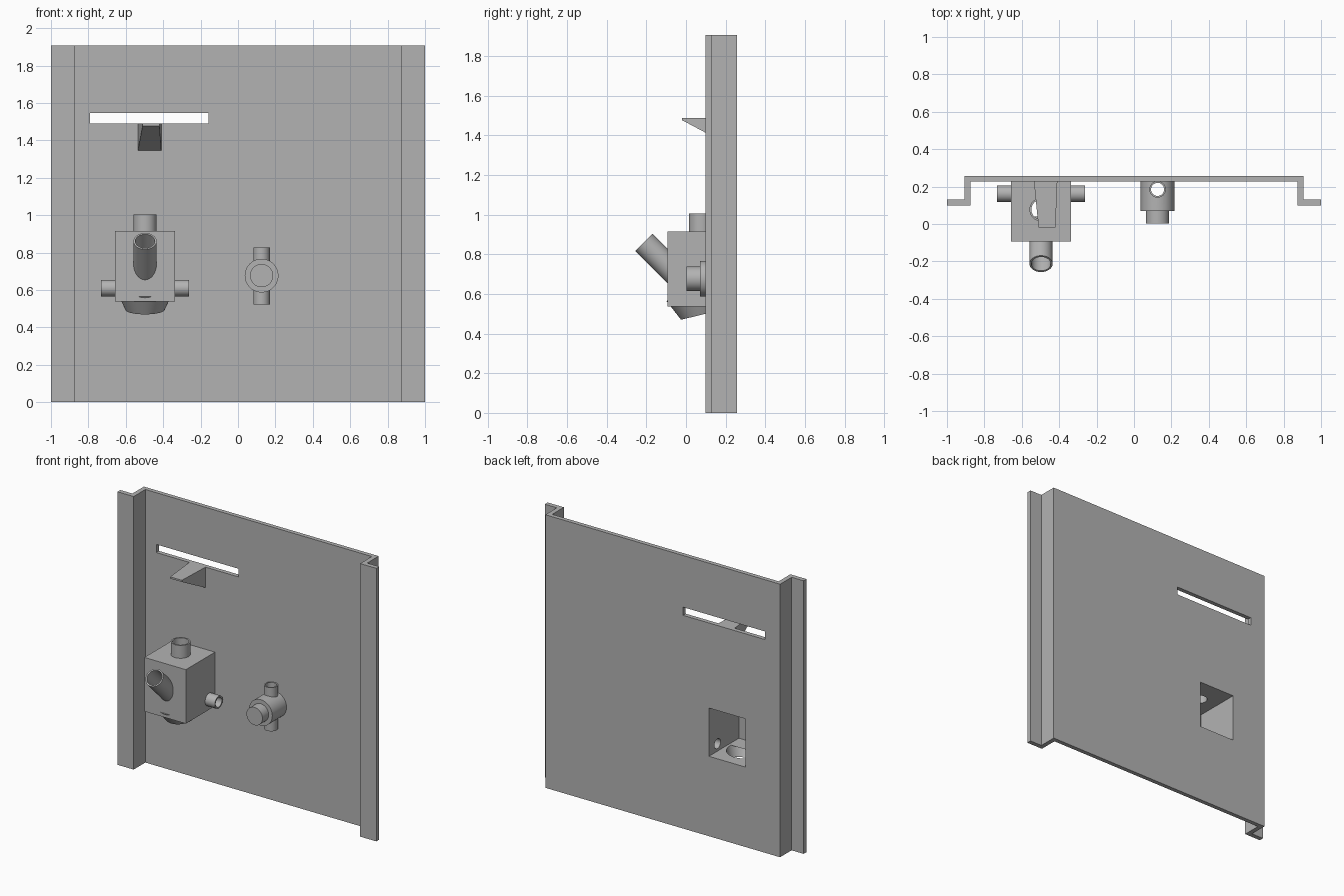
import bpy, bmesh, math
from mathutils import Vector

if "Cube" in bpy.data.objects:
    bpy.data.objects.remove(bpy.data.objects["Cube"])

grey = bpy.data.materials.new("metal_grey")
grey.diffuse_color = (0.45, 0.45, 0.45, 1)
grey.use_nodes = True
grey.node_tree.nodes["Principled BSDF"].inputs["Base Color"].default_value = grey.diffuse_color


def finish(name, bm):
    bmesh.ops.recalc_face_normals(bm, faces=bm.faces)
    me = bpy.data.meshes.new(name)
    bm.to_mesh(me)
    bm.free()
    me.materials.append(grey)
    ob = bpy.data.objects.new(name, me)
    bpy.context.collection.objects.link(ob)
    return ob


def hexa(name, corners):
    """Eight corners: lower ring of four, then upper ring of four."""
    bm = bmesh.new()
    v = [bm.verts.new(c) for c in corners]
    for f in [(0, 1, 2, 3), (4, 5, 6, 7)] + [(i, (i + 1) % 4, (i + 1) % 4 + 4, i + 4) for i in range(4)]:
        bm.faces.new([v[i] for i in f])
    return finish(name, bm)


def box(name, x0, x1, y0, y1, z0, z1):
    return hexa(name, [(x, y, z) for z in (z0, z1)
                       for x, y in ((x0, y0), (x1, y0), (x1, y1), (x0, y1))])


def rod(name, a, b, r1, r2=None, seg=40):
    """Cylinder or cone from point a to point b."""
    a, b = Vector(a), Vector(b)
    bm = bmesh.new()
    bmesh.ops.create_cone(bm, cap_ends=True, segments=seg, radius1=r1,
                          radius2=r1 if r2 is None else r2, depth=(b - a).length)
    rot = (b - a).to_track_quat('Z', 'Y').to_matrix()
    for v in bm.verts:
        v.co = rot @ v.co + (a + b) / 2
    return finish(name, bm)


helpers = []


def cutter(ob):
    ob.hide_render = True
    helpers.append(ob)
    return ob


def cut(ob, cutters):
    """Subtract the cutters and bake the result into the mesh."""
    for c in cutters:
        m = ob.modifiers.new("cut", 'BOOLEAN')
        m.operation, m.solver, m.object = 'DIFFERENCE', 'EXACT', c
    bpy.context.view_layer.update()
    dg = bpy.context.evaluated_depsgraph_get()
    me = bpy.data.meshes.new_from_object(ob.evaluated_get(dg))
    ob.modifiers.clear()
    ob.data = me
    return ob


H, BACK, FRONT = 1.907, 0.257, 0.227     # panel height, rear and front of the sheet

# Back panel with a stepped flange on each side, one extruded section
half = [(0.907, BACK), (0.907, 0.13), (1.0, 0.13), (1.0, 0.098), (0.875, 0.098), (0.875, FRONT)]
section = half + [(-x, y) for x, y in reversed(half)]
bm = bmesh.new()
face = bm.faces.new([bm.verts.new((x, y, 0)) for x, y in section])
ext = bmesh.ops.extrude_face_region(bm, geom=[face])
bmesh.ops.translate(bm, vec=(0, 0, H), verts=[g for g in ext["geom"] if isinstance(g, bmesh.types.BMVert)])
panel = finish("back_panel", bm)

# Chute wedge under the slot
hexa("slot_wedge", [(-0.51, -0.02, 1.477), (-0.42, -0.02, 1.477), (-0.41, FRONT, 1.345), (-0.535, FRONT, 1.345),
                    (-0.51, -0.02, 1.489), (-0.42, -0.02, 1.489), (-0.41, FRONT, 1.489), (-0.535, FRONT, 1.489)])

# Hollow box housing
CX, X0, X1, Y0, Z0, Z1, T = -0.497, -0.658, -0.337, -0.094, 0.538, 0.915, 0.02
housing = box("box_housing", X0, X1, Y0, FRONT, Z0, Z1)
solid = cutter(box("housing_blank", X0, X1, Y0, 0.3, Z0, Z1))
room = cutter(box("housing_room", X0 + T, X1 - T, Y0 + T, 0.3, Z0 + T, Z1 - T))

# Pipes on the housing: name, inner end, outer end, outer radius, bore radius
pipes = [
    ("top_pipe", (CX, 0.077, 0.85), (CX, 0.077, 1.005), 0.062, 0.052),
    ("left_pipe", (-0.6, 0.162, 0.61), (-0.733, 0.162, 0.61), 0.044, 0.034),
    ("right_pipe", (-0.4, 0.162, 0.61), (-0.262, 0.162, 0.61), 0.044, 0.034),
    ("angled_pipe", (CX, -0.01, 0.658), (CX, -0.213, 0.861), 0.062, 0.052),
]
bores = []
for name, a, b, r, bore in pipes:
    a, b = Vector(a), Vector(b)
    d = (b - a).normalized() * 0.03
    c = cutter(rod(name + "_bore", a - d, b + d, bore))
    bores.append(c)
    cut(rod(name, a, b, r), [solid, c])

# Tilted tapering nozzle below the housing
end = Vector((CX, 0.077, 0.495))
axis = Vector((0, -0.24, 0.97)).normalized()
nozzle_bore = cutter(rod("nozzle_bore", end - axis * 0.02, end + axis * 0.07, 0.086, 0.124, 48))
cut(rod("bottom_nozzle", end, end + axis * 0.11, 0.105, 0.154, 48), [solid, nozzle_bore])
cut(housing, [room, nozzle_bore] + bores)

# Round valve: wide body, narrow front neck, two vertical stubs
VX, VZ = 0.126, 0.677
body_blank = cutter(rod("valve_blank", (VX, 0.07, VZ), (VX, 0.3, VZ), 0.09, seg=48))
body_bore = cutter(rod("valve_bore", (VX, 0.085, VZ), (VX, 0.3, VZ), 0.08, seg=48))
neck_bore = cutter(rod("neck_bore", (VX, -0.05, VZ), (VX, 0.12, VZ), 0.053))
stub_bore = cutter(rod("stub_bore", (VX, 0.185, 0.45), (VX, 0.185, 0.9), 0.035))
cut(rod("valve_neck", (VX, 0.002, VZ), (VX, 0.07, VZ), 0.062), [neck_bore])
cut(rod("valve_body", (VX, 0.07, VZ), (VX, FRONT, VZ), 0.09, seg=48), [body_bore, neck_bore, stub_bore])
for name, z in (("upper_stub", 0.827), ("lower_stub", 0.522)):
    cut(rod(name, (VX, 0.185, VZ), (VX, 0.185, z), 0.044), [body_blank, stub_bore])

# Openings through the panel
slot = cutter(box("slot_cut", -0.79, -0.157, 0.2, 0.3, 1.489, 1.546))
cut(panel, [slot, room, body_bore])

for h in helpers:
    bpy.data.objects.remove(h)

# Smooth round surfaces, keep edges sharp
for ob in bpy.data.objects:
    bpy.ops.object.select_all(action='DESELECT')
    ob.select_set(True)
    bpy.context.view_layer.objects.active = ob
    bpy.ops.object.shade_smooth_by_angle(angle=math.radians(30))
